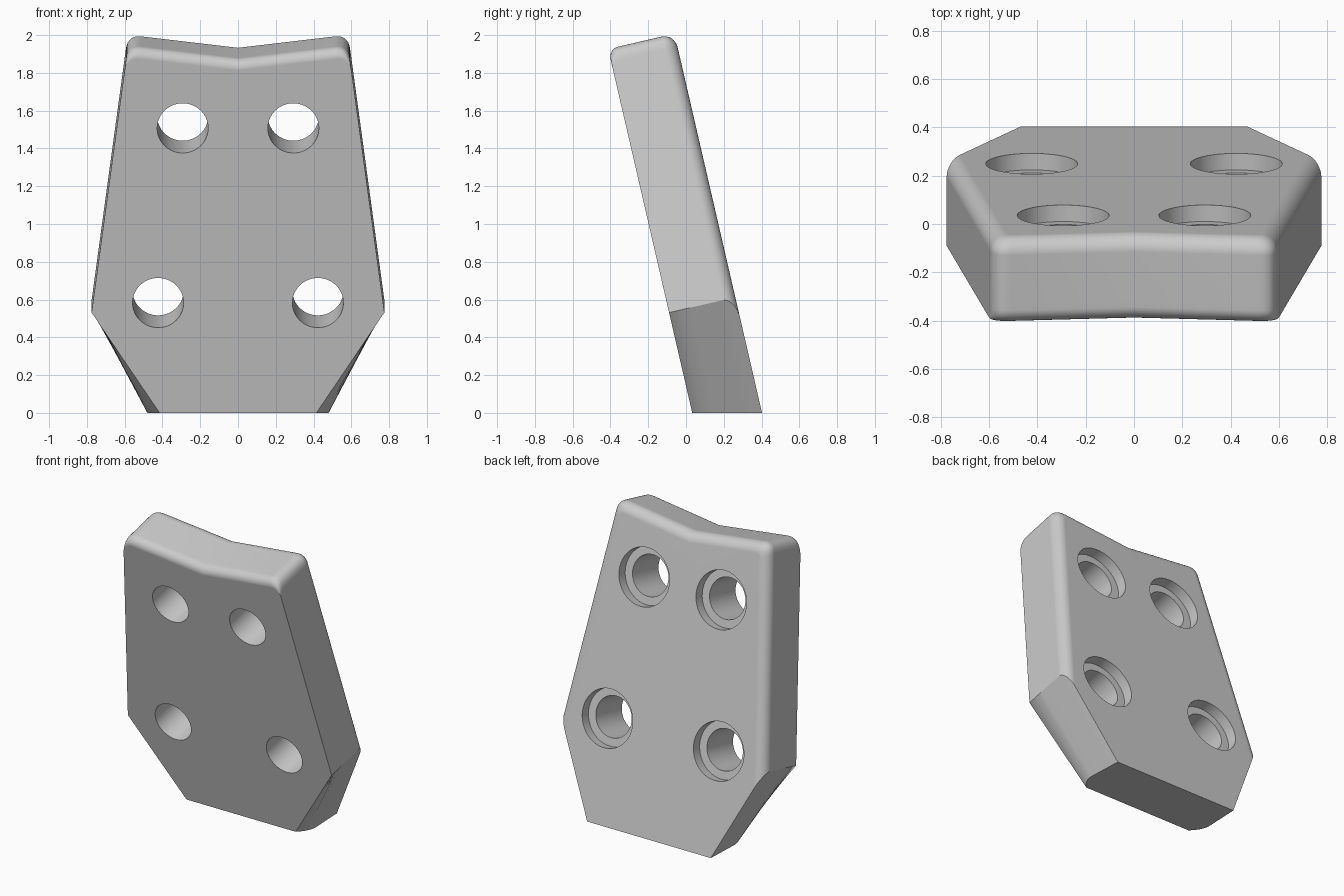
import bpy, bmesh, math
from mathutils import Matrix, Vector
from mathutils.geometry import intersect_line_line_2d, intersect_line_line

cube = bpy.data.objects.get("Cube")
if cube:
    bpy.data.objects.remove(cube)

TILT = math.radians(13)
THICK = 0.36
BACK_R, FRONT_R, CORNER_R = 0.07, 0.055, 0.075
TO_WORLD = Matrix.Translation((0, 0.033, 0)) @ Matrix.Rotation(TILT, 4, 'X')

grey = bpy.data.materials.new("plain_grey")
grey.use_nodes = True
colour = (0.6, 0.6, 0.6, 1)
grey.diffuse_color = colour
grey.node_tree.nodes["Principled BSDF"].inputs["Base Color"].default_value = colour


def crossing(p, d, q, e):
    """Point where two lines in the plate's plane meet."""
    t = ((q.x - p.x) * e.y - (q.y - p.y) * e.x) / (d.x * e.y - d.y * e.x)
    return p + d * t


def inset(depth, r):
    """How far a rounded edge steps in at a depth from its face."""
    return r - math.sqrt(r * r - (r - depth) ** 2) if depth < r else 0.0


def bottom_width(w):
    """Half width of the foot, rounded toward the front."""
    if w < 0.12:
        return 0.48 - 0.065 * (1 - w / 0.12) ** 2
    return 0.48 - 0.01 * (w - 0.12) / (THICK - 0.12)


def half_outline(w):
    """Right-hand outline at depth w, from the foot up to the middle notch."""
    back = inset(THICK - w, BACK_R)
    top_in = back + inset(w, FRONT_R)
    fold, shoulder = Vector((0.775, 0.545)), Vector((0.583, 1.99))
    notch = Vector((0, 1.915 - top_in))
    side_dir = (shoulder - fold).normalized()
    side_point = fold - Vector((back, 0))
    top_dir = Vector((-0.58, -0.07)).normalized()
    foot = Vector((bottom_width(w), -w * math.tan(TILT)))
    knee = crossing(side_point, side_dir, fold, Vector((0.5, 1)))
    corner = crossing(side_point, side_dir, notch, top_dir)
    r = CORNER_R - 0.6 * back
    a, b = corner - side_dir * r, corner + top_dir * r
    arc = []
    for i in range(9):
        t = i / 8
        arc.append(a * (1 - t) ** 2 + corner * (2 * t * (1 - t)) + b * t * t)
    return [foot, knee] + arc + [notch]


# Plate: stacked outlines through the thickness, then tilted back
steps = [1 - math.cos(i * math.pi / 16) for i in range(9)]
levels = [FRONT_R * s for s in steps] + [0.08, 0.1, 0.12]
levels += [THICK - BACK_R * s for s in reversed(steps)]
bm = bmesh.new()
rings = []
for w in levels:
    half = half_outline(w)
    full = half + [Vector((-p.x, p.y)) for p in reversed(half[:-1])]
    # local y runs through the thickness, local z up the plate
    rings.append([bm.verts.new((p.x, w, p.y)) for p in full])
n = len(rings[0])
for low, high in zip(rings, rings[1:]):
    for i in range(n):
        j = (i + 1) % n
        bm.faces.new((low[i], low[j], high[j], high[i]))
bm.faces.new(rings[0])
bm.faces.new(rings[-1])
bmesh.ops.recalc_face_normals(bm, faces=bm.faces)
bm.transform(TO_WORLD)
mesh = bpy.data.meshes.new("mounting_plate")
bm.to_mesh(mesh)
bm.free()
mesh.materials.append(grey)
plate = bpy.data.objects.new("mounting_plate", mesh)
bpy.context.collection.objects.link(plate)
bpy.context.view_layer.objects.active = plate


def drill(x, up, radius, start, end):
    """Cut a round hole through part of the thickness."""
    place = TO_WORLD @ Matrix.Translation((x, (start + end) / 2, up))
    bpy.ops.mesh.primitive_cylinder_add(vertices=64, radius=radius, depth=end - start)
    cutter = bpy.context.object
    cutter.name = "hole_cutter"
    cutter.hide_render = True
    cutter.data.materials.append(grey)
    cutter.matrix_world = place @ Matrix.Rotation(math.pi / 2, 4, 'X')
    bpy.context.view_layer.objects.active = plate
    mod = plate.modifiers.new("hole", 'BOOLEAN')
    mod.operation, mod.solver, mod.object = 'DIFFERENCE', 'EXACT', cutter
    bpy.ops.object.modifier_apply(modifier=mod.name)
    bpy.data.objects.remove(cutter)


# Four bolt holes with counterbores at the back
for side in (-1, 1):
    for x, up in ((0.423, 0.598), (0.293, 1.547)):
        drill(side * x, up, 0.135, -0.1, THICK + 0.1)
        drill(side * x, up, 0.19, THICK - 0.07, THICK + 0.1)

# Smooth rounded edges, crisp corners
bpy.ops.object.select_all(action='DESELECT')
plate.select_set(True)
bpy.context.view_layer.objects.active = plate
bpy.ops.object.shade_smooth_by_angle(angle=math.radians(30))
weighted = plate.modifiers.new("even_shading", 'WEIGHTED_NORMAL')
weighted.keep_sharp = True
